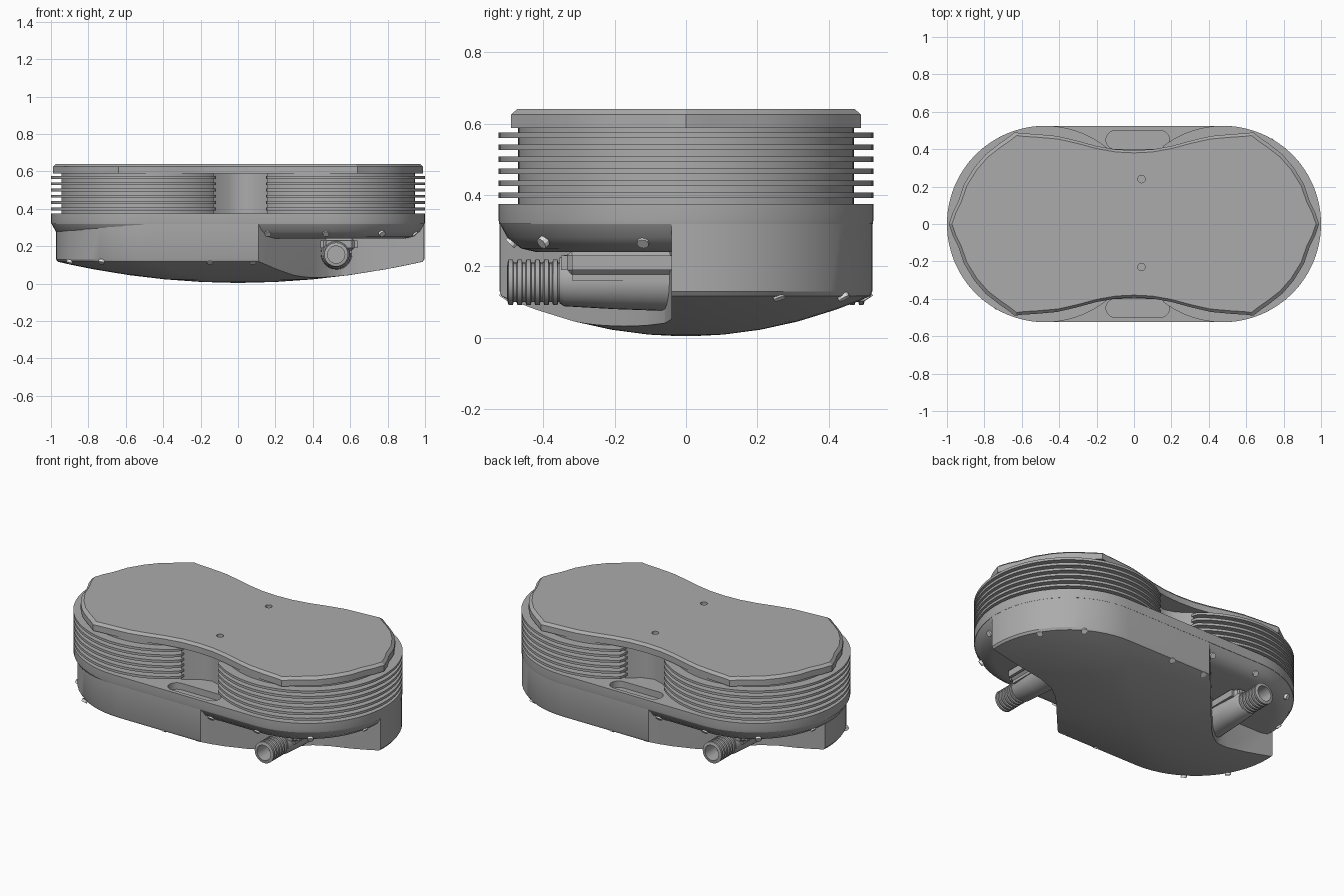
import bpy, bmesh, math
from mathutils import Matrix, Vector

cube = bpy.data.objects.get("Cube")
if cube:
    bpy.data.objects.remove(cube)


def material(name, value):
    m = bpy.data.materials.new(name)
    m.use_nodes = True
    col = (value, value, value, 1)
    m.diffuse_color = col
    m.node_tree.nodes["Principled BSDF"].inputs["Base Color"].default_value = col
    return m


GREY = material("cast grey", 0.41)
PALE = material("pale bolt grey", 0.8)


def finish(name, bm, mat=GREY):
    bmesh.ops.recalc_face_normals(bm, faces=bm.faces)
    me = bpy.data.meshes.new(name)
    bm.to_mesh(me)
    bm.free()
    ob = bpy.data.objects.new(name, me)
    bpy.context.collection.objects.link(ob)
    me.materials.append(mat)
    return ob


def smooth(ob, angle=30):
    bpy.ops.object.select_all(action="DESELECT")
    ob.select_set(True)
    bpy.context.view_layer.objects.active = ob
    bpy.ops.object.shade_smooth_by_angle(angle=math.radians(angle))


def loft(name, rings, mat=GREY):
    """Closed solid through a stack of (outline, z) rings."""
    bm = bmesh.new()
    loops = [[bm.verts.new((x, y, z)) for x, y in pts] for pts, z in rings]
    n = len(loops[0])
    for a, b in zip(loops, loops[1:]):
        for i in range(n):
            j = (i + 1) % n
            bm.faces.new((a[i], a[j], b[j], b[i]))
    bm.faces.new(loops[0][::-1])
    bm.faces.new(loops[-1])
    return finish(name, bm, mat)


def stadium(half, radius, shift=0.0, steps=32):
    pts = []
    for side in (1, -1):
        for i in range(steps + 1):
            a = -math.pi / 2 + math.pi * i / steps
            pts.append((side * (half - radius + radius * math.cos(a)) + shift,
                        side * radius * math.sin(a)))
    return pts


def cut(ob, cutter):
    mod = ob.modifiers.new("cut", "BOOLEAN")
    mod.object = cutter
    mod.solver = "EXACT"
    bpy.context.view_layer.objects.active = ob
    bpy.ops.object.modifier_apply(modifier="cut")
    bpy.data.objects.remove(cutter)


def spin_about(ob):
    """Turn half way round the vertical axis."""
    ob.data.transform(Matrix.Rotation(math.pi, 4, "Z"))
    return ob


# Lower housing with a domed underside
dome = [(s, 0.115 * s * s + 0.004) for s in (0.03, 0.2, 0.4, 0.6, 0.8, 0.92, 0.99)]
base = stadium(0.985, 0.522, 0.012)
housing = loft("lower_housing",
               [([(x * s, y * s) for x, y in base], z) for s, z in dome]
               + [(base, 0.13), (base, 0.325)])

# Corner recesses for the two hose outlets
recess = [(0.09, -0.7), (0.11, -0.52), (0.15, -0.48), (0.42, -0.17), (0.48, -0.11),
          (0.55, -0.06), (0.64, -0.04), (1.2, -0.04), (1.2, -0.7)]
for turn in (False, True):
    cutter = loft("recess_cutter", [(recess, -0.1), (recess, 0.318)])
    if turn:
        spin_about(cutter)
    cut(housing, cutter)
smooth(housing)

# Rounded shelf over the recesses, and the deck above it
smooth(loft("shelf", [(stadium(0.89, 0.42), 0.24), (stadium(0.935, 0.462), 0.25),
                      (stadium(0.975, 0.5), 0.28), (stadium(0.997, 0.522), 0.32)]), 40)
deck = loft("deck", [(stadium(0.998, 0.523), 0.318), (stadium(1, 0.525), 0.33),
                     (stadium(1, 0.525), 0.375)])
for side in (1, -1):
    slot = [(x + 0.02, y + 0.45 * side) for x, y in stadium(0.17, 0.05, steps=10)]
    cut(deck, loft("slot_cutter", [(slot, 0.335), (slot, 0.5)]))
smooth(deck)


# Two finned round stacks, trimmed flat next to the central web
def disc(side, radius):
    pts = []
    for i in range(96):
        a = 2 * math.pi * i / 96
        x = side * 0.475 + radius * math.cos(a)
        pts.append((max(x, 0.15) if side > 0 else min(x, -0.12), radius * math.sin(a)))
    return pts


for side, word in ((1, "left"), (-1, "right")):
    core = disc(side, 0.47)
    smooth(loft(word + "_core", [(core, 0.37), (core, 0.59)]))
    for k in range(6):
        z = 0.392 + 0.0335 * k
        fin = disc(side, 0.525)
        smooth(loft(f"{word}_fin_{k + 1}", [(fin, z), (fin, z + 0.015)]))

# Central web with hollowed faces
web = [(-0.13, -0.36), (-0.05, -0.3), (0.02, -0.28), (0.09, -0.3), (0.16, -0.36)]
web += [(x, -y) for x, y in reversed(web)]
smooth(loft("central_web", [(web, 0.37), (web, 0.59)]), 40)

# Wavy lid, from one quarter of its outline
quarter = [(0.985, 0), (0.965, 0.06), (0.935, 0.12), (0.905, 0.21), (0.85, 0.3),
           (0.79, 0.37), (0.72, 0.425), (0.67, 0.46), (0.635, 0.488), (0.6, 0.483),
           (0.52, 0.478), (0.41, 0.468), (0.31, 0.445), (0.2, 0.415), (0.1, 0.397), (0, 0.392)]
half = quarter + [(-x, y) for x, y in reversed(quarter[:-1])]
outline = half + [(x, -y) for x, y in reversed(half[1:-1])]


def scaled(f, g):
    return [(x * f, y * g) for x, y in outline]


lid = loft("lid", [(scaled(1.005, 1.005), 0.588), (scaled(1.005, 1.005), 0.625),
                   (scaled(0.988, 0.97), 0.64)])
for y in (0.24, -0.23):
    hole = [(0.04 + 0.02 * math.cos(a * math.pi / 8), y + 0.02 * math.sin(a * math.pi / 8))
            for a in range(16)]
    cut(lid, loft("hole_cutter", [(hole, 0.62), (hole, 0.7)]))
smooth(lid, 20)


# Hose outlets: smooth neck, ribbed hollow spigot, block up to the shelf
def lathe(name, profile, x, z, segments=32):
    bm = bmesh.new()
    rings = [[bm.verts.new((x + r * math.cos(2 * math.pi * i / segments), y,
                            z + r * math.sin(2 * math.pi * i / segments)))
              for i in range(segments)] for y, r in profile]
    for a, b in zip(rings, rings[1:]):
        for i in range(segments):
            j = (i + 1) % segments
            bm.faces.new((a[i], a[j], b[j], b[i]))
    bm.faces.new(rings[0])
    bm.faces.new(rings[-1])
    return finish(name, bm)


ribs = []
for k in range(6):
    y = -0.35 - 0.025 * k
    ribs += [(y, 0.055), (y - 0.008, 0.055), (y - 0.01, 0.064), (y - 0.022, 0.064), (y - 0.025, 0.055)]
spigot = [(-0.33, 0.055)] + ribs + [(-0.501, 0.046), (-0.4, 0.046)]
neck = [(0.0, 0.085), (-0.06, 0.085), (-0.2, 0.08), (-0.34, 0.072), (-0.355, 0.064)]

for turn, word in ((False, "front"), (True, "back")):
    parts = [lathe(word + "_hose_neck", neck, 0.525, 0.16),
             lathe(word + "_hose_spigot", spigot, 0.525, 0.155)]
    bm = bmesh.new()
    bmesh.ops.create_cube(bm, size=1, matrix=Matrix.Translation((0.54, -0.17, 0.21))
                          @ Matrix.Diagonal((0.2, 0.36, 0.1, 1)))
    bmesh.ops.bevel(bm, geom=bm.edges[:], offset=0.03, segments=3, affect="EDGES")
    parts.append(finish(word + "_hose_block", bm))
    for ob in parts:
        if turn:
            spin_about(ob)
        smooth(ob, 35)


# Bolts around the housing and shelf: position and facing direction
def bolt(name, place, facing, radius=0.017):
    bm = bmesh.new()
    turn = Vector(facing).to_track_quat("Z", "Y").to_matrix().to_4x4()
    bmesh.ops.create_cone(bm, cap_ends=True, segments=12, radius1=radius, radius2=radius,
                          depth=0.016, matrix=Matrix.Translation(place) @ turn)
    return finish(name, bm, PALE)


bolts = [((0.16, -0.488), (0, -1, -1)), ((0.47, -0.488), (0, -1, -1)),
         ((0.77, -0.4), (1, -1.5, -1.2)), ((0.945, -0.12), (1, -0.2, -1))]
for turn in (False, True):
    word = "back" if turn else "front"
    for n, ((x, y), facing) in enumerate(bolts):
        ob = bolt(f"{word}_shelf_bolt_{n + 1}", (x, y, 0.268), facing)
        if turn:
            spin_about(ob)
    for n, (x, y) in enumerate([(-0.73, -0.44), (-0.15, -0.505), (0.08, -0.5), (0.9, 0.26)]):
        ob = bolt(f"{word}_rim_bolt_{n + 1}", (x, y, 0.116), (x * 0.3, y, -0.8))
        if turn:
            spin_about(ob)
